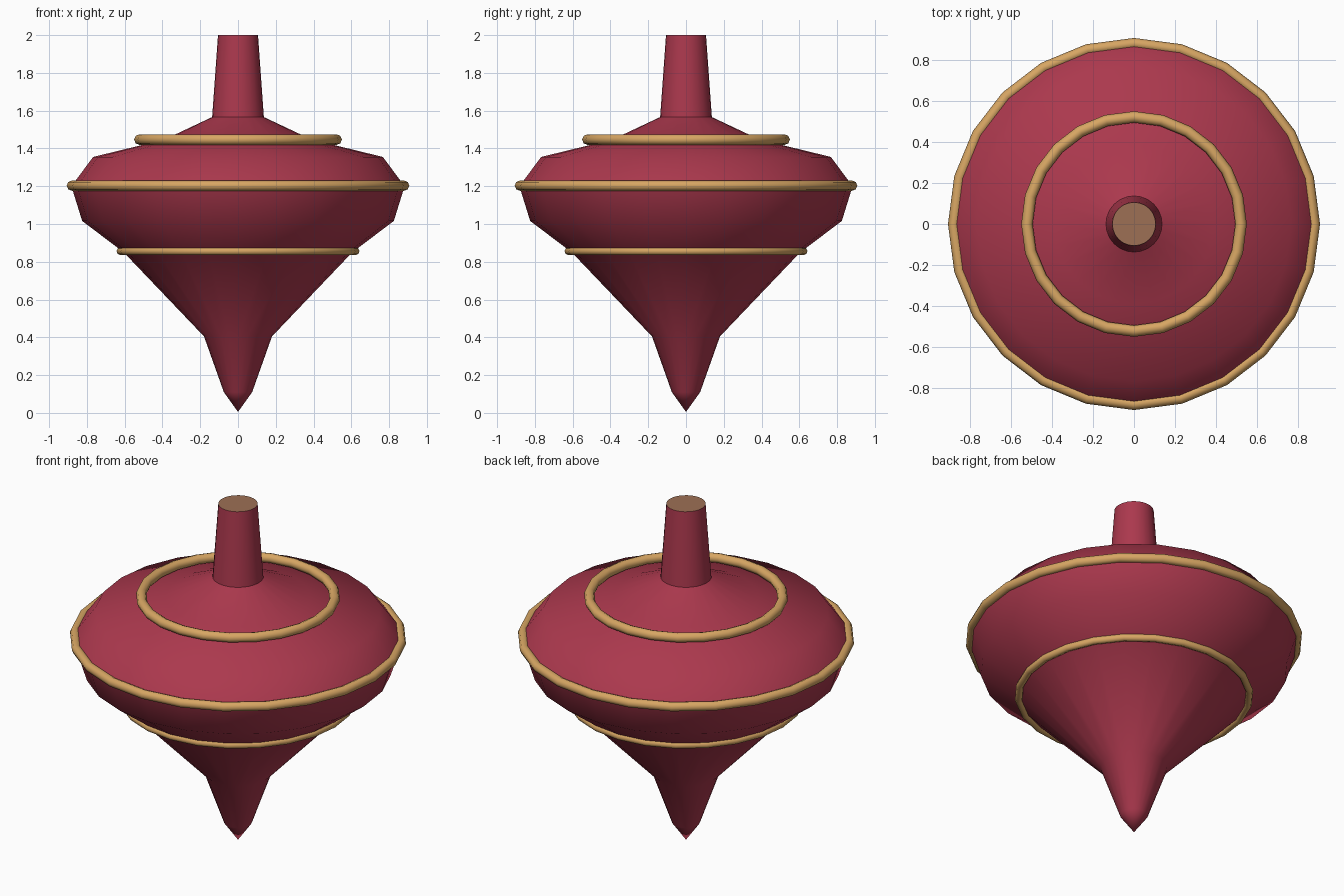
import bpy, bmesh, math
from mathutils import Vector

if "Cube" in bpy.data.objects:
    bpy.data.objects.remove(bpy.data.objects["Cube"], do_unlink=True)

SIDES = 24


def material(name, rgb):
    m = bpy.data.materials.new(name)
    m.use_nodes = True
    m.diffuse_color = (*rgb, 1)
    m.node_tree.nodes["Principled BSDF"].inputs["Base Color"].default_value = (*rgb, 1)
    return m


red = material("crimson paint", (0.41, 0.04, 0.075))
gold = material("golden trim", (0.68, 0.38, 0.125))
wood = material("bare wood", (0.34, 0.16, 0.09))


def lathe(name, profile, closed, mats):
    """Revolve (radius, height) points about the z axis."""
    bm = bmesh.new()
    verts = [bm.verts.new((r, 0, z)) for r, z in profile]
    pairs = list(zip(verts, verts[1:]))
    if closed:
        pairs.append((verts[-1], verts[0]))
    edges = [bm.edges.new(p) for p in pairs]
    bmesh.ops.spin(bm, geom=verts + edges, cent=(0, 0, 0), axis=(0, 0, 1),
                   angle=math.tau, steps=SIDES, use_duplicate=False)
    bmesh.ops.remove_doubles(bm, verts=bm.verts, dist=0.0005)
    if not closed:
        bmesh.ops.holes_fill(bm, edges=[e for e in bm.edges if e.is_boundary], sides=0)
    bmesh.ops.recalc_face_normals(bm, faces=bm.faces)
    # A flat upward end is left as bare wood
    for f in bm.faces:
        if len(mats) > 1 and f.normal.z > 0.99:
            f.material_index = 1
    mesh = bpy.data.meshes.new(name)
    bm.to_mesh(mesh)
    bm.free()
    for m in mats:
        mesh.materials.append(m)
    obj = bpy.data.objects.new(name, mesh)
    bpy.context.collection.objects.link(obj)
    bpy.ops.object.select_all(action="DESELECT")
    obj.select_set(True)
    bpy.context.view_layer.objects.active = obj
    bpy.ops.object.shade_smooth_by_angle(angle=math.radians(50))
    return obj


# Spinning top body with its handle
lathe("top_body", [(0, 0.005), (0.075, 0.11), (0.18, 0.405), (0.605, 0.85),
                   (0.825, 1.016), (0.882, 1.2), (0.767, 1.355), (0.39, 1.447),
                   (0.137, 1.566), (0.106, 2.0)], False, [red, wood])

# Raised trim rings: name, radius, height, thickness
for name, radius, height, thick in [("lower_ring", 0.622, 0.856, 0.021),
                                    ("middle_ring", 0.88, 1.203, 0.027),
                                    ("upper_ring", 0.522, 1.447, 0.028)]:
    section = [(radius + thick * math.cos(math.tau * i / 8),
                height + thick * math.sin(math.tau * i / 8)) for i in range(8)]
    lathe(name, section, True, [gold])
